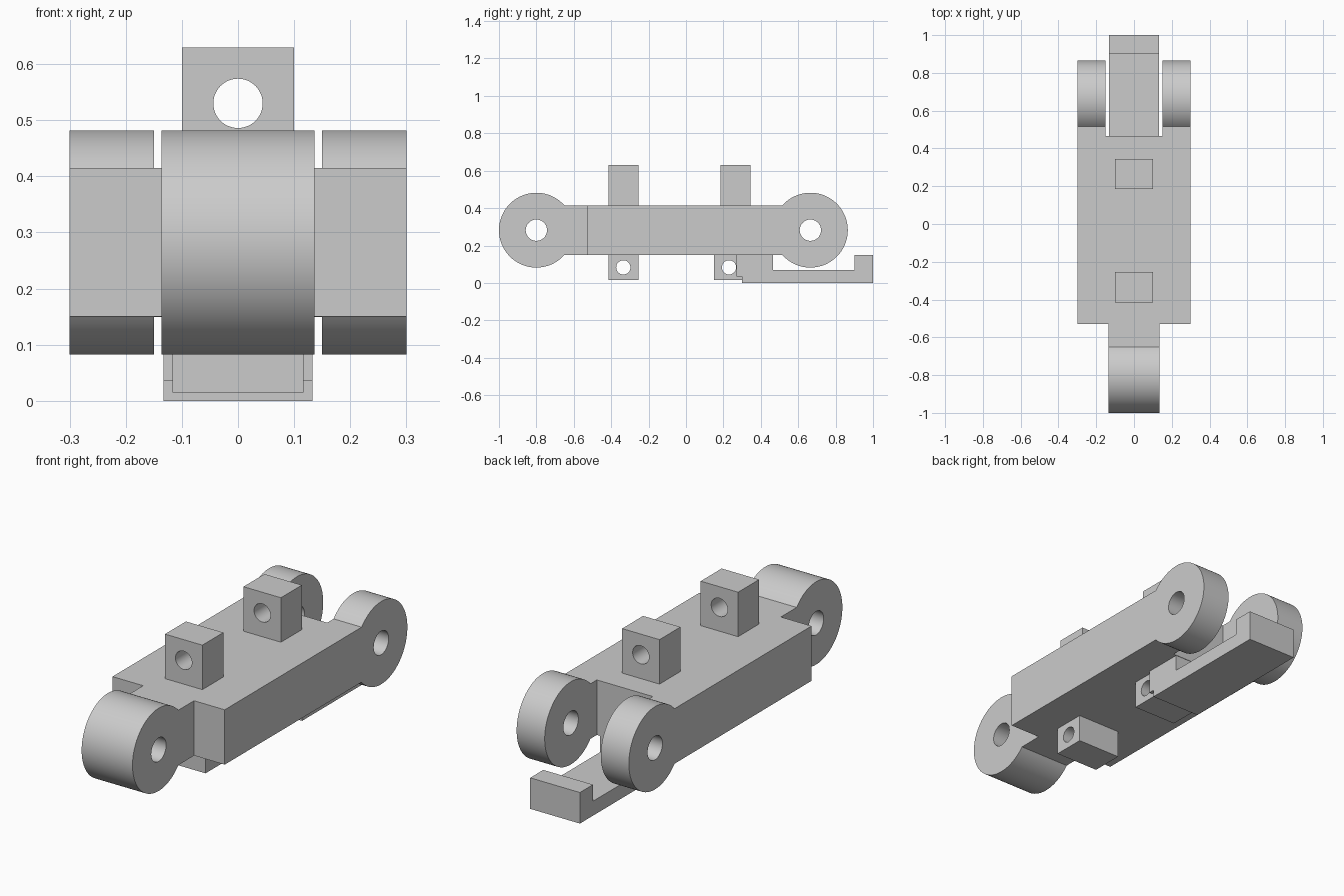
import bpy
import bmesh
from math import cos, sin, pi, asin, radians
from mathutils import Matrix, Vector

cube = bpy.data.objects.get("Cube")
if cube:
    bpy.data.objects.remove(cube, do_unlink=True)

grey = bpy.data.materials.new("plain grey")
grey.use_nodes = True
grey.diffuse_color = (0.6, 0.6, 0.6, 1)
grey.node_tree.nodes["Principled BSDF"].inputs["Base Color"].default_value = (0.6, 0.6, 0.6, 1)

BOTTOM, TOP, AXLE_Z, LUG_R, HOLE_R = 0.15, 0.415, 0.282, 0.20, 0.057


def finish(name, bm):
    """Turn a bmesh into a grey object."""
    bmesh.ops.recalc_face_normals(bm, faces=bm.faces)
    mesh = bpy.data.meshes.new(name)
    bm.to_mesh(mesh)
    bm.free()
    mesh.materials.append(grey)
    obj = bpy.data.objects.new(name, mesh)
    bpy.context.collection.objects.link(obj)
    return obj


def prism(name, outline, half_width):
    """Extrude a (y, z) outline symmetrically across x."""
    bm = bmesh.new()
    face = bm.faces.new([bm.verts.new((-half_width, y, z)) for y, z in outline])
    new = bmesh.ops.extrude_face_region(bm, geom=[face])["geom"]
    bmesh.ops.translate(bm, vec=(2 * half_width, 0, 0),
                        verts=[v for v in new if isinstance(v, bmesh.types.BMVert)])
    return finish(name, bm)


def block(name, half_width, y0, y1, z0, z1):
    return prism(name, [(y0, z0), (y1, z0), (y1, z1), (y0, z1)], half_width)


def cut(obj, cutter):
    """Subtract the cutter, then discard it."""
    cutter.hide_render = True
    mod = obj.modifiers.new("cut", "BOOLEAN")
    mod.operation, mod.solver, mod.object = "DIFFERENCE", "EXACT", cutter
    bpy.context.view_layer.objects.active = obj
    bpy.ops.object.modifier_apply(modifier=mod.name)
    bpy.data.objects.remove(cutter, do_unlink=True)


def drill(obj, axis, centre, radius):
    bm = bmesh.new()
    turn = Matrix.Rotation(pi / 2, 4, "Y" if axis == "X" else "X")
    bmesh.ops.create_cone(bm, cap_ends=True, segments=48, radius1=radius, radius2=radius,
                          depth=1, matrix=Matrix.Translation(Vector(centre)) @ turn)
    cut(obj, finish("hole_cutter", bm))


def rounded_arm(y_flat, y_axle):
    """Flat bar running from y_flat into a round lug centred on y_axle."""
    side = 1 if y_axle > y_flat else -1
    start = pi - asin((TOP - AXLE_Z) / LUG_R)
    steps = 72
    arc = [start - 2 * start * i / steps for i in range(steps + 1)]
    return ([(y_flat, BOTTOM), (y_flat, TOP)]
            + [(y_axle + side * LUG_R * cos(a), AXLE_Z + LUG_R * sin(a)) for a in arc])


# Main body with the forked rear lugs
body = prism("body", rounded_arm(-0.53, 0.665), 0.30)
cut(body, block("slot_cutter", 0.15, 0.467, 1.2, -0.2, 0.8))
drill(body, "X", (0, 0.665, AXLE_Z), HOLE_R)

# Single front lug
front_lug = prism("front_lug", rounded_arm(-0.53, -0.80), 0.136)
drill(front_lug, "X", (0, -0.80, AXLE_Z), HOLE_R)
parts = [body, front_lug]

# Mounting blocks above and below the body
for place, y_top, y_low in (("front", -0.335, -0.335), ("rear", 0.265, 0.23)):
    upper = block(place + "_upper_block", 0.10, y_top - 0.08, y_top + 0.08, TOP, 0.63)
    drill(upper, "Y", (0, y_top, 0.53), 0.044)
    lower = block(place + "_lower_block", 0.117, y_low - 0.08, y_low + 0.08, 0.015, BOTTOM)
    drill(lower, "X", (0, y_low, 0.083), 0.038)
    parts += [upper, lower]

# Latch tongue with a raised tip beneath the fork
parts.append(prism("latch_tongue", [
    (0.30, 0), (1.0, 0), (1.0, 0.15), (0.90, 0.15), (0.90, 0.07), (0.465, 0.07),
    (0.465, BOTTOM), (0.27, BOTTOM), (0.27, 0.035), (0.30, 0.035)], 0.133))

# Smooth the round surfaces and keep the edges crisp
bpy.ops.object.select_all(action="DESELECT")
for part in parts:
    part.select_set(True)
bpy.context.view_layer.objects.active = body
bpy.ops.object.shade_smooth_by_angle(angle=radians(30))
